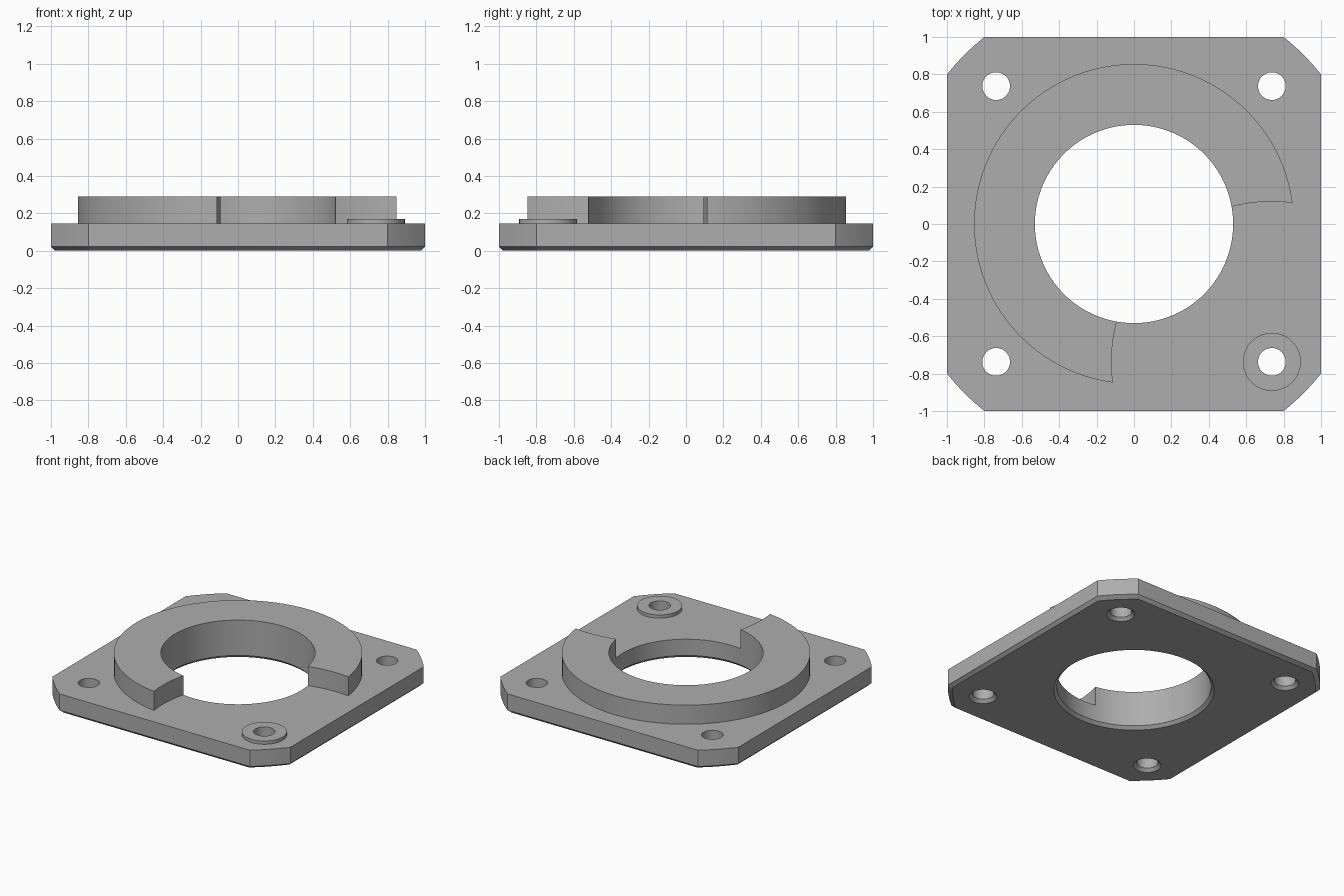
import bpy
import bmesh
from math import atan2, cos, sin, pi, hypot

if "Cube" in bpy.data.objects:
    bpy.data.objects.remove(bpy.data.objects["Cube"])

PLATE_TOP, RING_TOP, BOSS_TOP = 0.145, 0.29, 0.17
CHAMFER = 0.022
BORE, RING, SCREW, BOSS = 0.53, 0.855, 0.074, 0.155
PITCH = 0.737      # screw hole offset from the centre on both axes

grey = bpy.data.materials.new("machined grey")
grey.use_nodes = True
colour = (0.42, 0.42, 0.42, 1)
grey.diffuse_color = colour
grey.node_tree.nodes["Principled BSDF"].inputs["Base Color"].default_value = colour


def loft(name, sections):
    """Solid skinned through equal-length loops of points."""
    bm = bmesh.new()
    loops = [[bm.verts.new(p) for p in loop] for loop in sections]
    n = len(loops[0])
    for low, high in zip(loops, loops[1:]):
        for i in range(n):
            j = (i + 1) % n
            bm.faces.new((low[i], low[j], high[j], high[i]))
    bm.faces.new(loops[0][::-1])
    bm.faces.new(loops[-1])
    mesh = bpy.data.meshes.new(name)
    bm.to_mesh(mesh)
    bm.free()
    mesh.materials.append(grey)
    obj = bpy.data.objects.new(name, mesh)
    bpy.context.collection.objects.link(obj)
    return obj


def turned(name, profile, x=0, y=0, sides=96):
    """Round solid about a vertical axis from (radius, height) pairs."""
    angles = [2 * pi * i / sides for i in range(sides)]
    return loft(name, [[(x + r * cos(a), y + r * sin(a), z) for a in angles]
                       for r, z in profile])


def combine(target, tool, operation):
    mod = target.modifiers.new(operation.lower(), 'BOOLEAN')
    mod.operation, mod.object, mod.solver = operation, tool, 'EXACT'
    bpy.context.view_layer.objects.active = target
    bpy.ops.object.modifier_apply(modifier=mod.name)
    bpy.data.objects.remove(tool)


def drill(target, radius, x=0, y=0, sides=96):
    """Through hole with a chamfered mouth on the underside."""
    mouth = radius + CHAMFER
    profile = [(mouth + 0.1, -0.1), (mouth, 0), (radius, CHAMFER), (radius, 0.5)]
    combine(target, turned("drill", profile, x, y, sides), 'DIFFERENCE')


def outline(half, z):
    """Square with its corners rounded off by a large centred circle."""
    flat = half - 0.2
    reach = hypot(half, flat)
    start, end = atan2(flat, half), atan2(half, flat)
    arc = [start + (end - start) * i / 8 for i in range(9)]
    return [(reach * cos(a + q * pi / 2), reach * sin(a + q * pi / 2), z)
            for q in range(4) for a in arc]


# Square flange with a chamfered lower edge
flange = loft("flange", [outline(1 - CHAMFER, 0), outline(1, CHAMFER),
                         outline(1, PLATE_TOP)])

# Raised collar, cut back by an arc concentric with the boss
collar = turned("collar", [(RING, 0.08), (RING, RING_TOP)], sides=128)
relief = turned("relief", [(0.857, 0), (0.857, 0.5)], PITCH, -PITCH, 128)
combine(collar, relief, 'DIFFERENCE')
combine(flange, collar, 'UNION')

# Low round boss at one corner
boss = turned("boss", [(BOSS, 0.08), (BOSS, BOSS_TOP)], PITCH, -PITCH, 64)
combine(flange, boss, 'UNION')

# Central bore and four screw holes
drill(flange, BORE, sides=128)
for sx in (-1, 1):
    for sy in (-1, 1):
        drill(flange, SCREW, sx * PITCH, sy * PITCH, 48)

bpy.ops.object.select_all(action='DESELECT')
flange.select_set(True)
bpy.context.view_layer.objects.active = flange
bpy.ops.object.shade_smooth_by_angle()
